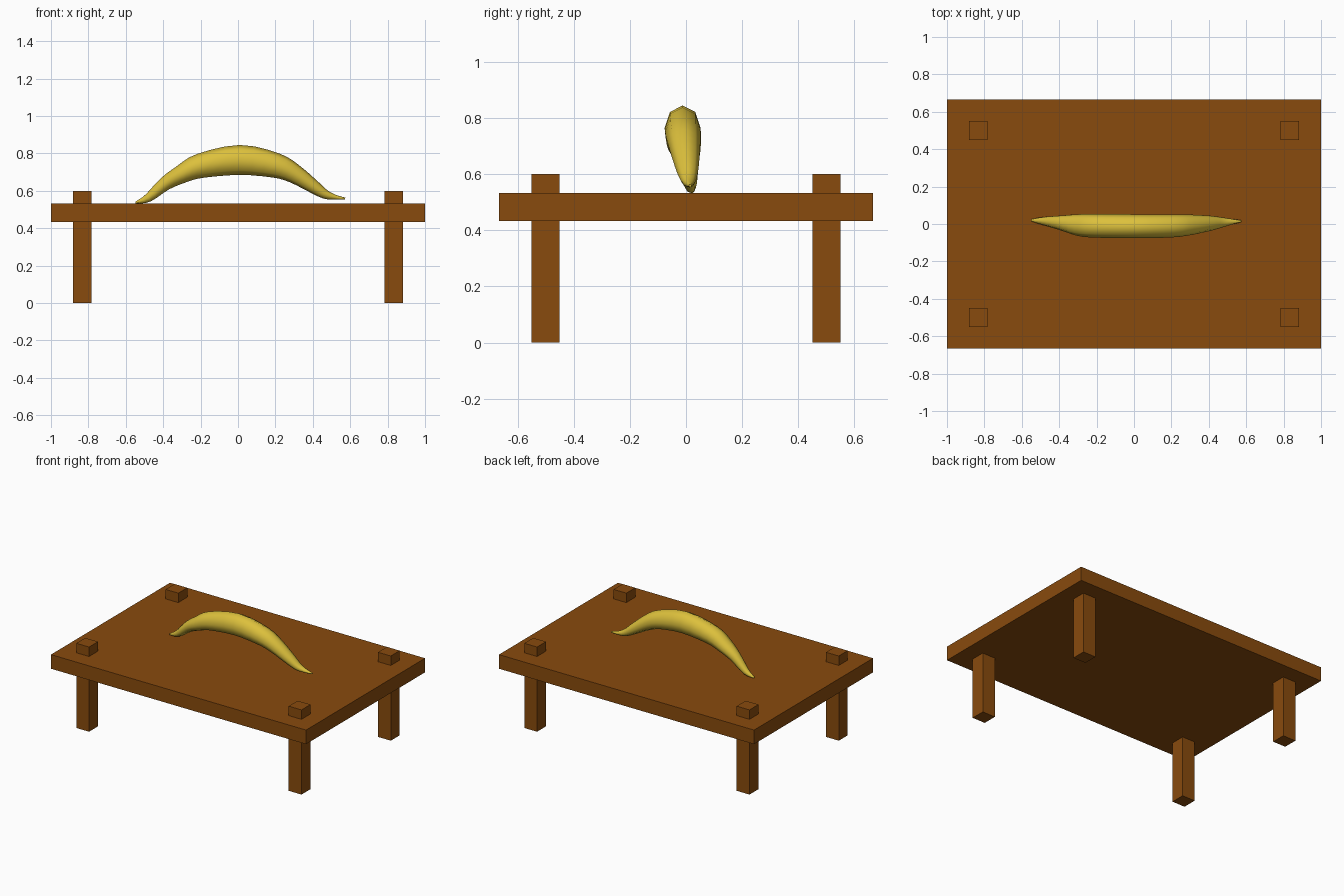
import bpy, bmesh, math
from mathutils import Vector

if "Cube" in bpy.data.objects:
    bpy.data.objects.remove(bpy.data.objects["Cube"])


def material(name, rgb):
    m = bpy.data.materials.new(name)
    m.diffuse_color = (*rgb, 1)
    m.use_nodes = True
    m.node_tree.nodes["Principled BSDF"].inputs["Base Color"].default_value = m.diffuse_color
    return m


wood = material("brown wood", (0.25, 0.07, 0.004))
yellow = material("banana yellow", (0.72, 0.53, 0.045))


def box(name, center, size, mat):
    bpy.ops.mesh.primitive_cube_add(size=1, location=center)
    o = bpy.context.object
    o.name = name
    o.scale = size
    bpy.ops.object.transform_apply(location=False, rotation=False, scale=True)
    o.data.materials.append(mat)


# Table top with four legs passing through it
box("table_top", (0, 0, 0.483), (2, 1.333, 0.1), wood)
for sx, side in ((-1, "left"), (1, "right")):
    for sy, end in ((-1, "front"), (1, "back")):
        box(f"{end}_{side}_leg", (sx * 0.833, sy * 0.5, 0.3), (0.1, 0.1, 0.6), wood)

# Banana sections: x, y, z, half height, half width
sections = [
    (-0.548, 0.02, 0.537, 0.005, 0.006),
    (-0.48, 0.015, 0.562, 0.023, 0.023),
    (-0.39, 0.005, 0.638, 0.037, 0.040),
    (-0.30, -0.006, 0.690, 0.050, 0.058),
    (-0.20, -0.010, 0.734, 0.066, 0.063),
    (0.01, -0.012, 0.765, 0.080, 0.064),
    (0.20, -0.010, 0.736, 0.067, 0.062),
    (0.30, -0.005, 0.692, 0.052, 0.055),
    (0.40, 0.003, 0.625, 0.037, 0.042),
    (0.465, 0.008, 0.582, 0.025, 0.029),
    (0.52, 0.012, 0.566, 0.013, 0.016),
    (0.573, 0.015, 0.559, 0.005, 0.005),
]


def smooth_path(pts, steps):
    """Catmull-Rom interpolation through the sections."""
    p = [Vector(q) for q in pts]
    p = [p[0] * 2 - p[1]] + p + [p[-1] * 2 - p[-2]]
    out = []
    for i in range(1, len(p) - 2):
        a, b, c, d = p[i - 1:i + 3]
        for k in range(steps):
            t = k / steps
            out.append(0.5 * (2 * b + (c - a) * t + (2 * a - 5 * b + 4 * c - d) * t ** 2
                              + (3 * b - a - 3 * c + d) * t ** 3))
    return out + [p[-2]]


# Banana lofted from octagonal rings set square to the curve
path = smooth_path(sections, 3)
bm = bmesh.new()
rings = []
for i, s in enumerate(path):
    a, b = path[max(i - 1, 0)], path[min(i + 1, len(path) - 1)]
    normal = Vector((a[2] - b[2], 0, b[0] - a[0])).normalized()
    ring = []
    for k in range(8):
        ang = k * math.tau / 8
        pos = Vector((s[0], s[1], s[2])) + normal * s[3] * math.cos(ang)
        pos.y += s[4] * math.sin(ang)
        ring.append(bm.verts.new(pos))
    rings.append(ring)
for r, q in zip(rings, rings[1:]):
    for k in range(8):
        bm.faces.new((r[k], r[(k + 1) % 8], q[(k + 1) % 8], q[k]))
bm.faces.new(rings[0])
bm.faces.new(rings[-1])
bmesh.ops.recalc_face_normals(bm, faces=bm.faces)
for f in bm.faces:
    f.smooth = len(f.verts) == 4
mesh = bpy.data.meshes.new("banana")
bm.to_mesh(mesh)
bm.free()
mesh.materials.append(yellow)
bpy.context.collection.objects.link(bpy.data.objects.new("banana", mesh))
